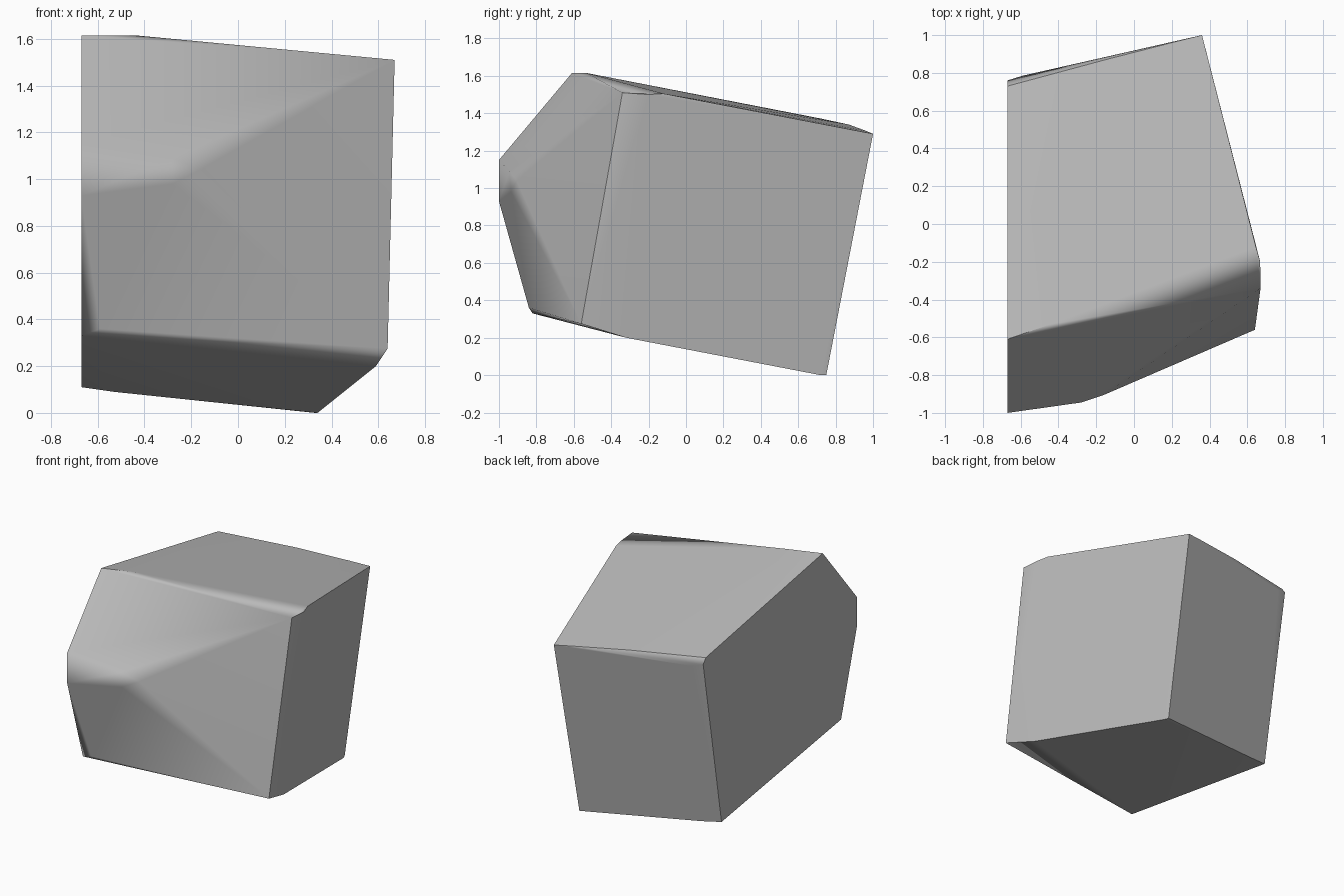
import bpy, bmesh, math

cube = bpy.data.objects.get("Cube")
if cube:
    bpy.data.objects.remove(cube, do_unlink=True)

# Stone colour
stone = bpy.data.materials.new("stone_grey")
stone.use_nodes = True
colour = (0.5, 0.5, 0.5, 1)
stone.diffuse_color = colour
stone.node_tree.nodes["Principled BSDF"].inputs["Base Color"].default_value = colour

# Corners of the flat cleaved side, as (y, z)
FLAT_X = -0.67
cleaved = [(-0.61, 1.615), (-1, 1.15), (-1, 0.93), (-0.82, 0.33),
           (0.55, 0.11), (0.76, 1.33), (0.73, 1.37)]

# Remaining corners: front ridge, top, right side, back and base
ridge = [(-0.28, -0.945, 1.09), (-0.28, -0.935, 0.98), (-0.16, -0.905, 1.04)]
top = [(-0.44, -0.53, 1.615), (0.67, -0.34, 1.51), (0.668, -0.2, 1.5),
       (0.645, -0.12, 1.505), (-0.15, 0.87, 1.34), (0.22, 0.965, 1.305)]
back = [(0.36, 1, 1.29), (-0.59, 0.785, 1.31), (0.33, 0.75, 0)]
base = [(0.34, 0.72, 0), (0.64, -0.56, 0.275), (0.59, -0.32, 0.2),
        (-0.59, -0.84, 0.36), (-0.53, 0.58, 0.09)]

# Wrap the corners in a convex block
bm = bmesh.new()
for corner in [(FLAT_X, y, z) for y, z in cleaved] + ridge + top + back + base:
    bm.verts.new(corner)
bmesh.ops.convex_hull(bm, input=bm.verts)
bmesh.ops.delete(bm, geom=[v for v in bm.verts if not v.link_faces], context='VERTS')
bmesh.ops.dissolve_limit(bm, angle_limit=math.radians(1),
                         verts=bm.verts, edges=bm.edges)
bmesh.ops.recalc_face_normals(bm, faces=bm.faces)
mesh = bpy.data.meshes.new("rock")
bm.to_mesh(mesh)
bm.free()
mesh.materials.append(stone)

rock = bpy.data.objects.new("rock", mesh)
bpy.context.collection.objects.link(rock)

# Soft ridges between broad flat facets, crisp outer edges
bpy.ops.object.select_all(action='DESELECT')
rock.select_set(True)
bpy.context.view_layer.objects.active = rock
bpy.ops.object.shade_smooth_by_angle(angle=math.radians(40))
weighted = rock.modifiers.new("facet_normals", 'WEIGHTED_NORMAL')
weighted.keep_sharp = True
weighted.weight = 90
